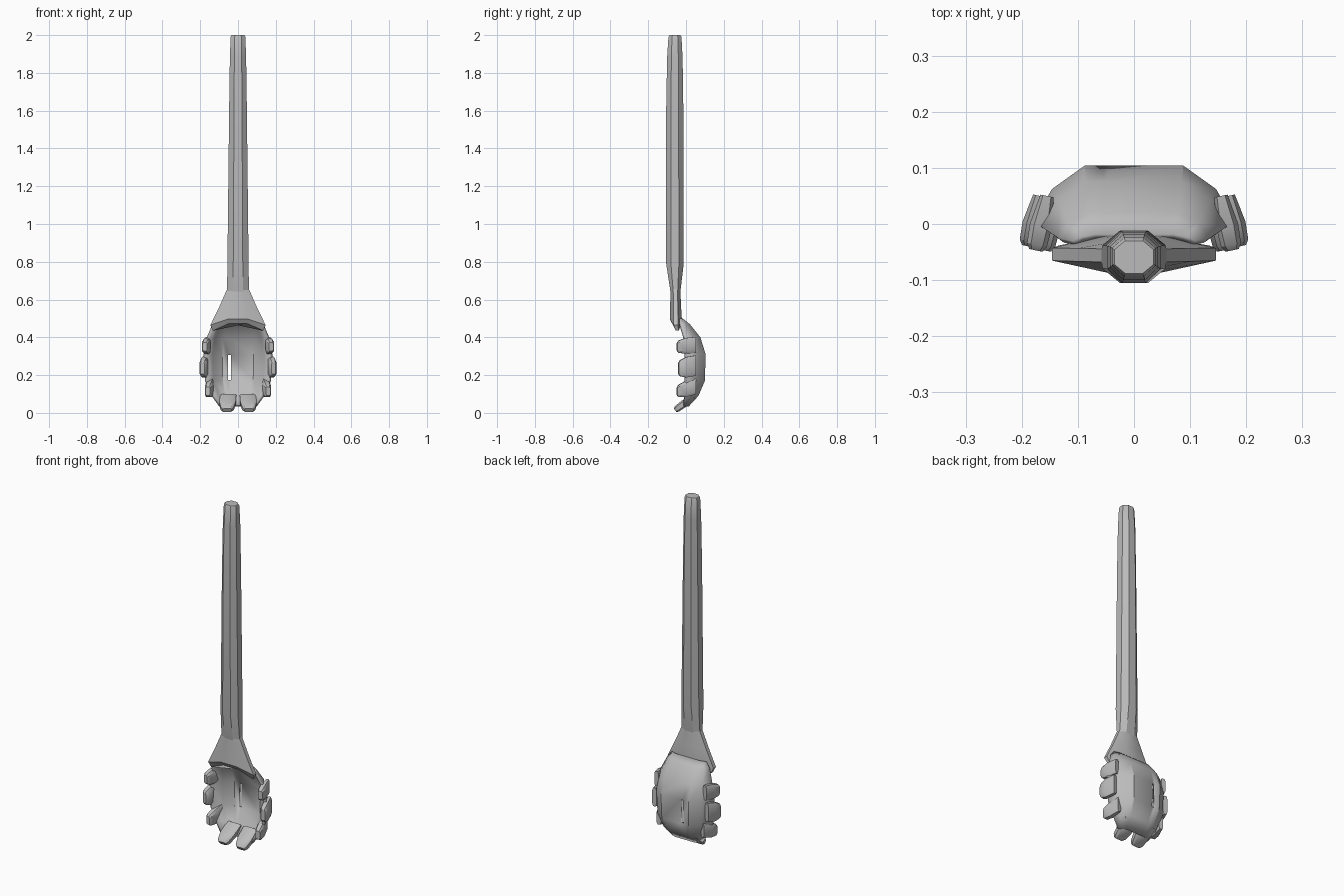
import bpy, bmesh, math
from mathutils import Vector

cube = bpy.data.objects.get("Cube")
if cube:
    bpy.data.objects.remove(cube, do_unlink=True)

grey = bpy.data.materials.new("utensil_grey")
grey.use_nodes = True
grey.diffuse_color = (0.5, 0.5, 0.5, 1)
grey.node_tree.nodes["Principled BSDF"].inputs["Base Color"].default_value = (0.5, 0.5, 0.5, 1)


def finish(name, bm, closed=True):
    if closed:
        bmesh.ops.recalc_face_normals(bm, faces=bm.faces)
    mesh = bpy.data.meshes.new(name)
    bm.to_mesh(mesh)
    bm.free()
    mesh.materials.append(grey)
    obj = bpy.data.objects.new(name, mesh)
    bpy.context.collection.objects.link(obj)
    bpy.ops.object.select_all(action="DESELECT")
    obj.select_set(True)
    bpy.context.view_layer.objects.active = obj
    bpy.ops.object.shade_smooth_by_angle(angle=math.radians(30))
    return obj


def loft(name, rings):
    """Skin closed rings of points and cap both ends."""
    bm = bmesh.new()
    rows = [[bm.verts.new(p) for p in ring] for ring in rings]
    n = len(rows[0])
    for a, b in zip(rows, rows[1:]):
        for i in range(n):
            j = (i + 1) % n
            bm.faces.new((a[i], a[j], b[j], b[i]))
    bm.faces.new(rows[0])
    bm.faces.new(rows[-1])
    return finish(name, bm)


def octagon(z, half, front, back, cut=0.45, arch=0.0):
    """Eight-sided section; arch lifts the middle."""
    mid, deep = (front + back) / 2, (back - front) / 2
    ring = []
    for x, y in ((-cut, -1), (cut, -1), (1, -cut), (1, cut),
                 (cut, 1), (-cut, 1), (-1, cut), (-1, -cut)):
        ring.append((x * half, mid + y * deep, z + arch * (1 - abs(x))))
    return ring


# Handle
loft("handle", [octagon(*s) for s in (
    (0.64, 0.058, -0.082, -0.03),
    (0.79, 0.056, -0.105, -0.012),
    (1.6, 0.047, -0.105, -0.014),
    (1.88, 0.043, -0.1, -0.018),
    (1.99, 0.039, -0.093, -0.024),
    (2.0, 0.035, -0.088, -0.03))])

# Flared neck with an arched lower edge
loft("neck", [octagon(*s) for s in (
    (0.655, 0.058, -0.082, -0.03),
    (0.56, 0.1, -0.084, -0.026, 0.4),
    (0.465, 0.146, -0.086, -0.022, 0.35, 0.05),
    (0.435, 0.134, -0.068, -0.024, 0.35, 0.06))])

# Bowl: rows of z, back depth, flat half width, rim half width, rim depth
rows = ((0.5, -0.018, 0.07, 0.11, -0.03),
        (0.47, 0.02, 0.08, 0.135, -0.025),
        (0.4, 0.076, 0.085, 0.165, -0.005),
        (0.31, 0.104, 0.088, 0.182, 0.0),
        (0.17, 0.1, 0.085, 0.175, 0.0),
        (0.09, 0.066, 0.075, 0.14, 0.0),
        (0.035, 0.015, 0.06, 0.1, -0.01))
bm = bmesh.new()
grid = []
for z, back, flat, rim, lip in rows:
    mx, my = flat + (rim - flat) * 0.62, lip + (back - lip) * 0.6
    section = [(-rim, lip), (-mx, my), (-flat, back), (-0.054, back), (-0.038, back),
               (flat, back), (mx, my), (rim, lip)]
    grid.append([bm.verts.new((x, y, z)) for x, y in section])
for i in range(len(grid) - 1):
    for j in range(7):
        if (i, j) == (3, 3):  # drain slot
            continue
        a, b = grid[i], grid[i + 1]
        bm.faces.new((a[j], a[j + 1], b[j + 1], b[j]))
bowl = finish("bowl", bm, closed=False)
shell = bowl.modifiers.new("wall", "SOLIDIFY")
shell.thickness = 0.016
shell.offset = -1


# Teeth
def tooth(name, base, tip, across, width, thick):
    base, tip, across = Vector(base), Vector(tip), Vector(across)
    out = (tip - base).cross(across).normalized()
    rings = []
    for t, w, d in ((0, 1, 0.6), (0.55, 1, 1), (0.9, 0.78, 0.9), (1, 0.55, 0.6)):
        c = base.lerp(tip, t)
        rings.append([c + across * width * w * a + out * thick * d * b
                      for a, b in ((-1, -0.6), (-0.7, -1), (0.7, -1), (1, -0.6),
                                   (1, 0.6), (0.7, 1), (-0.7, 1), (-1, 0.6))])
    loft(name, rings)


for side, sign in (("left", 1), ("right", -1)):
    for part, z, drop, x, y, width in (("upper", 0.36, 0.01, 0.175, -0.047, 0.042),
                                       ("middle", 0.25, 0.015, 0.188, -0.04, 0.054),
                                       ("lower", 0.14, 0.025, 0.16, -0.047, 0.042)):
        tooth(f"{side}_{part}_tooth", (sign * (x - 0.02), 0.05, z),
              (sign * x, y, z - drop), (0, 0, 1), width, 0.02)
    tooth(f"{side}_bottom_tooth", (sign * 0.052, 0.045, 0.09),
          (sign * 0.058, -0.058, 0.014), (1, 0, 0), 0.043, 0.02)
